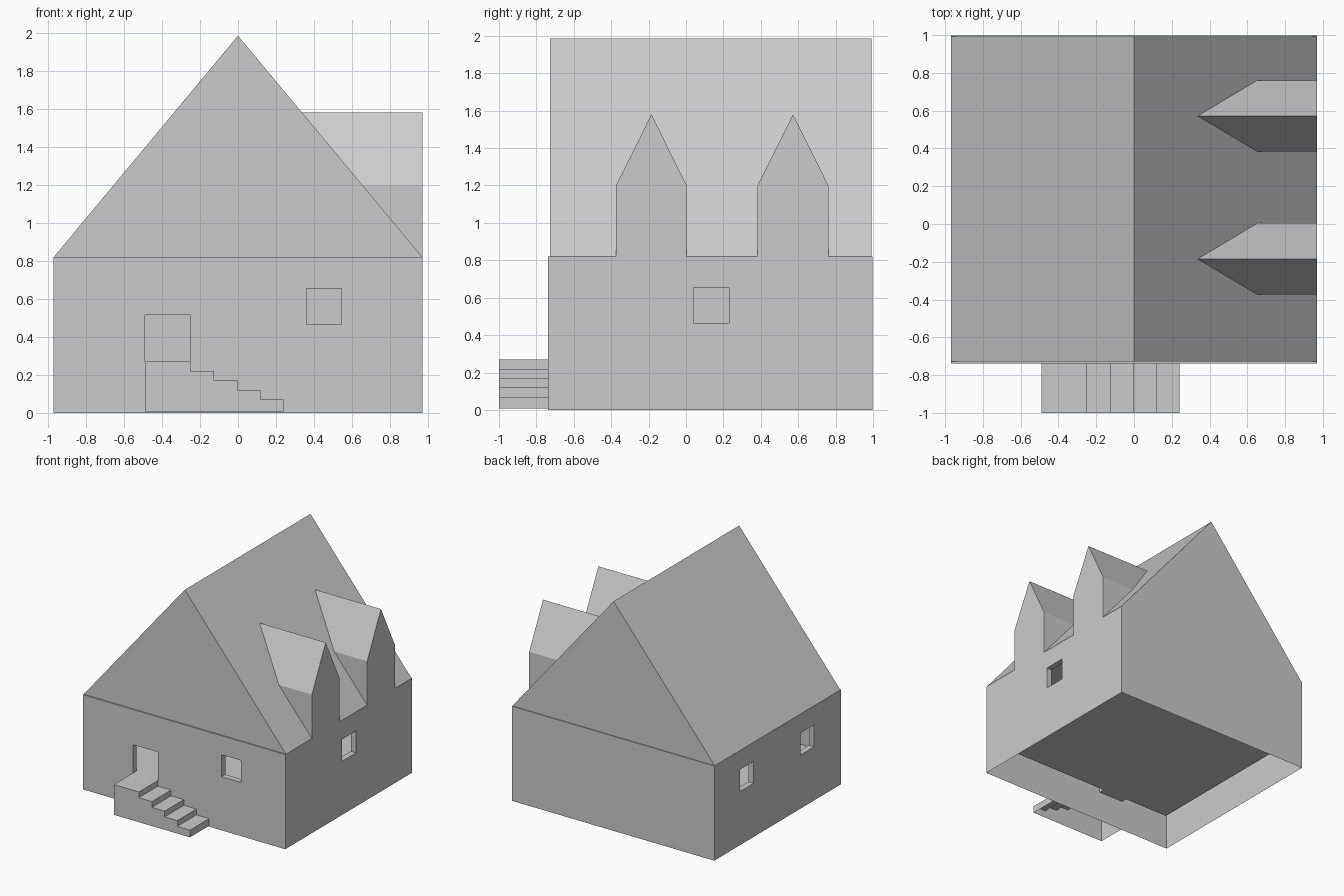
import bpy, bmesh

if "Cube" in bpy.data.objects:
    bpy.data.objects.remove(bpy.data.objects["Cube"])

HALF_W, EAVE, RIDGE = 0.97, 0.82, 1.985
FRONT, BACK = -0.738, 0.998
WALL, FLOOR = 0.05, 0.27


def make(name, verts, faces):
    me = bpy.data.meshes.new(name)
    me.from_pydata(verts, [], faces)
    bm = bmesh.new()
    bm.from_mesh(me)
    bmesh.ops.recalc_face_normals(bm, faces=bm.faces)
    bm.to_mesh(me)
    bm.free()
    ob = bpy.data.objects.new(name, me)
    bpy.context.scene.collection.objects.link(ob)
    return ob


def prism(name, profile, y0, y1):
    """Extrude an (x, z) profile along y."""
    n = len(profile)
    verts = [(x, y, z) for y in (y0, y1) for x, z in profile]
    faces = [list(range(n)), list(range(n, 2 * n))]
    faces += [(i, (i + 1) % n, n + (i + 1) % n, n + i) for i in range(n)]
    return make(name, verts, faces)


def box(name, x0, x1, y0, y1, z0, z1):
    return prism(name, [(x0, z0), (x1, z0), (x1, z1), (x0, z1)], y0, y1)


def open_side(ob, test):
    """Delete the faces whose centre passes the test."""
    bm = bmesh.new()
    bm.from_mesh(ob.data)
    gone = [f for f in bm.faces if test(f.calc_center_median())]
    bmesh.ops.delete(bm, geom=gone, context='FACES')
    bm.to_mesh(ob.data)
    bm.free()


# Walls: a block with a room, door and windows cut out, open underneath
walls = box("walls", -HALF_W, HALF_W, FRONT, BACK, 0, EAVE)
inx = HALF_W - WALL
cuts = [
    (-inx, inx, FRONT + WALL, BACK - WALL, FLOOR, EAVE - WALL),    # room
    (-0.49, -0.25, FRONT - 0.1, FRONT + 0.1, FLOOR, 0.515),        # door
    (0.36, 0.545, FRONT - 0.1, FRONT + 0.1, 0.465, 0.655),         # front window
    (inx - 0.1, HALF_W + 0.1, 0.04, 0.23, 0.465, 0.655),           # right window
    (-HALF_W - 0.1, -inx + 0.1, 0.46, 0.645, 0.465, 0.655),        # left windows
    (-HALF_W - 0.1, -inx + 0.1, -0.37, -0.185, 0.465, 0.655),
]
for c in cuts:
    cutter = box("cutter", *c)
    cutter.hide_render = True
    mod = walls.modifiers.new("cut", 'BOOLEAN')
    mod.operation, mod.solver, mod.object = 'DIFFERENCE', 'EXACT', cutter
    bpy.context.view_layer.update()
    dg = bpy.context.evaluated_depsgraph_get()
    result = bpy.data.meshes.new_from_object(walls.evaluated_get(dg))
    walls.modifiers.clear()
    walls.data = result
    bpy.data.objects.remove(cutter)
open_side(walls, lambda c: c.z < 0.001)

# Gable roof, resting on the walls
roof = prism("roof", [(-HALF_W, EAVE), (HALF_W, EAVE), (0, RIDGE)],
             FRONT + 0.01, BACK - 0.006)
open_side(roof, lambda c: c.z < EAVE + 0.001)


# Dormers on the right slope, running back until they meet the roof
def roof_x(z):
    return HALF_W * (RIDGE - z) / (RIDGE - EAVE)


for i, y in enumerate((-0.185, 0.572)):
    h, side, top = 0.189, 1.2, 1.58
    verts = [(HALF_W, y - h, EAVE), (HALF_W, y - h, side), (HALF_W, y, top),
             (HALF_W, y + h, side), (HALF_W, y + h, EAVE),
             (roof_x(side), y - h, side), (roof_x(top), y, top),
             (roof_x(side), y + h, side)]
    make(f"dormer_{i + 1}", verts,
         [(0, 4, 3, 2, 1), (0, 1, 5), (4, 7, 3), (1, 2, 6, 5), (2, 3, 7, 6)])

# Side-running stairs with a landing at the door, hollow underneath
profile = [(-0.49, 0.008), (-0.49, FLOOR)]
z = FLOOR
for x in (-0.25, -0.125, -0.003, 0.118, 0.24):
    profile += [(x, z), (x, max(z - 0.05, 0.008) if x < 0.2 else 0.008)]
    z -= 0.05
stairs = prism("stairs", profile, -1.0, FRONT)
open_side(stairs, lambda c: c.z < 0.01 or c.y > FRONT - 0.001)
